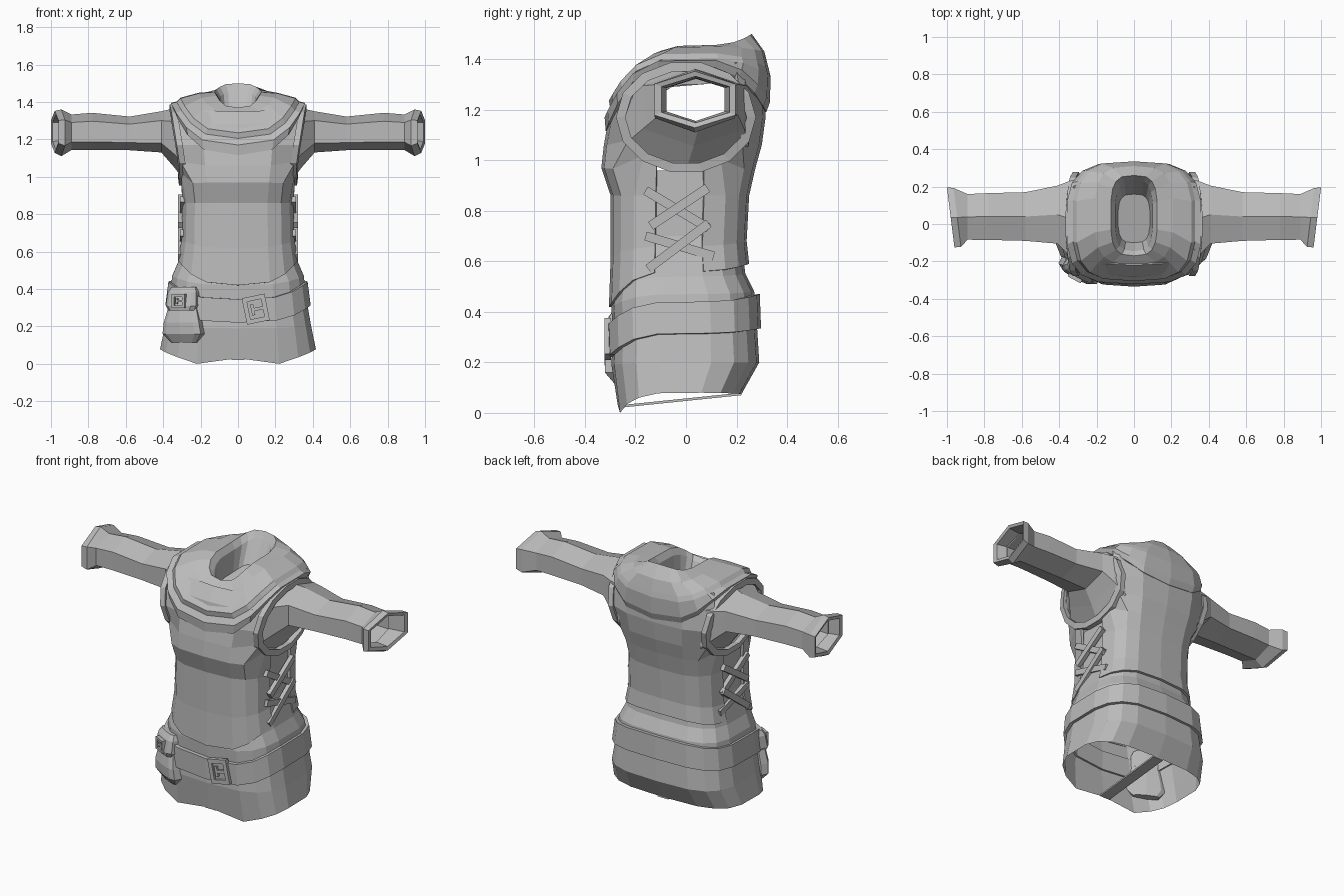
import bpy, bmesh, math
from mathutils import Vector, Matrix

cube = bpy.data.objects.get("Cube")
if cube:
    bpy.data.objects.remove(cube, do_unlink=True)

cloth = bpy.data.materials.new("plain grey")
cloth.use_nodes = True
GREY = (0.5, 0.5, 0.5, 1)
cloth.diffuse_color = GREY
cloth.node_tree.nodes["Principled BSDF"].inputs["Base Color"].default_value = GREY
SIDES = 18
ARM_Z, ARM_HY, ARM_HZ = 1.17, .255, .2  # armhole oval


def finish(name, bm, thickness=0.0):
    bmesh.ops.recalc_face_normals(bm, faces=bm.faces)
    mesh = bpy.data.meshes.new(name)
    bm.to_mesh(mesh)
    bm.free()
    mesh.materials.append(cloth)
    obj = bpy.data.objects.new(name, mesh)
    bpy.context.collection.objects.link(obj)
    if thickness:
        mod = obj.modifiers.new("thickness", "SOLIDIFY")
        mod.thickness = thickness
        mod.offset = -1
    return obj


def skin(bm, rings, cap=False):
    """Join rings of points with quads; returns vertex loops and face rows."""
    loops = [[bm.verts.new(p) for p in ring] for ring in rings]
    rows = []
    for a, b in zip(loops, loops[1:]):
        n = len(a)
        rows.append([bm.faces.new((a[i], a[(i + 1) % n], b[(i + 1) % n], b[i]))
                     for i in range(n)])
    if cap:
        bm.faces.new(loops[0])
        bm.faces.new(loops[-1])
    return loops, rows


def power(v, p=0.6):
    return math.copysign(abs(v) ** p, v)


def body_ring(w, front, back, zf, zs, zb, sides=SIDES):
    """Boxy oval whose height differs at front, side and back; starts at the front."""
    pts = []
    for i in range(sides):
        t = -math.pi / 2 + 2 * math.pi * i / sides
        c, s = math.cos(t), math.sin(t)
        mid, half = (front + back) / 2, (back - front) / 2
        end = zf if s < 0 else zb
        pts.append(Vector((w * power(c), mid + half * power(s), zs + (end - zs) * s * s)))
    return pts


def arm_x(y, z):
    """Distance of the armhole edge from the middle of the body."""
    return .305 + .05 * min(1, max(0, (z - .97) / .25)) - .025 * (y / ARM_HY) ** 2


def beam(bm, a, b, width, thick, out):
    a, b = Vector(a), Vector(b)
    x = (b - a).normalized()
    y = Vector(out).cross(x).normalized()
    z = x.cross(y)
    m = Matrix((x, y, z)).transposed().to_4x4()
    m.translation = (a + b) / 2
    bmesh.ops.create_cube(bm, size=1, matrix=m @ Matrix.Diagonal(((b - a).length, width, thick, 1)))


def frame(bm, w, h, bar, thick):
    """Rectangular frame facing -y, with a prong across the middle."""
    for s in (-1, 1):
        beam(bm, (-w, 0, s * h), (w, 0, s * h), bar, thick, (0, -1, 0))
        beam(bm, (s * w, 0, -h - bar / 2), (s * w, 0, h + bar / 2), bar, thick, (0, -1, 0))
    beam(bm, (-w / 3, 0, 0), (w, 0, 0), bar * 0.7, thick, (0, -1, 0))
    beam(bm, (-w / 3, 0, -h / 2), (-w / 3, 0, h / 2), bar * 0.7, thick, (0, -1, 0))


# Under-tunic with flared skirt and a notched hem
bm = bmesh.new()
loops, rows = skin(bm, [body_ring(*r) for r in (
    (.42, -.27, .22, .0, .08, .075),
    (.395, -.295, .29, .19, .2, .2),
    (.37, -.29, .28, .3, .34, .36),
    (.355, -.295, .27, .42, .47, .48),
    (.325, -.285, .235, .47, .54, .55),
    (.29, -.265, .215, .7, .7, .7),
    (.285, -.27, .235, .96, .96, .96))])
loops[0][0].co.z = .03
for i in (1, -1):
    loops[0][i].co.z = .0
    loops[0][2 * i].co.z = .035
finish("tunic_skirt", bm)

# Strap between the legs
bm = bmesh.new()
beam(bm, (0, -.265, .025), (0, .22, .075), .07, .01, (0, 0, 1))
finish("leg_strap", bm)

# Vest with open laced sides and oval armholes
bm = bmesh.new()
loops, rows = skin(bm, [body_ring(*r) for r in (
    (.325, -.305, .25, .42, .56, .59),
    (.305, -.298, .24, .62, .66, .68),
    (.30, -.298, .25, .86, .86, .86),
    (.315, -.335, .275, .97, .96, .97),
    (.335, -.325, .30, 1.06, 1.06, 1.06),
    (.35, -.305, .315, 1.17, 1.17, 1.17),
    (.355, -.28, .31, 1.28, 1.28, 1.28),
    (.355, -.22, .28, 1.35, 1.39, 1.38))])
doomed = []
for row, reach in zip(rows, (0, 0, 0, 1, 2, 2, 1)):
    for side in (SIDES // 4, 3 * SIDES // 4):
        doomed += [row[side + k] for k in range(-reach, reach + 1)]
bmesh.ops.delete(bm, geom=doomed, context="FACES")
for v in bm.verts:
    if v.is_boundary and .93 < v.co.z < 1.33:
        dy, dz = v.co.y / ARM_HY, (v.co.z - ARM_Z) / ARM_HZ
        d = math.hypot(dy, dz)
        y, z = dy / d * ARM_HY, ARM_Z + dz / d * ARM_HZ
        v.co = (math.copysign(arm_x(y, z), v.co.x), y, z)
finish("vest", bm, .015)

# Armhole trims, laces and sleeves on both sides
SLEEVE = ((.27, 0, 1.175, .25, .215), (.345, .03, 1.21, .2, .155), (.41, .05, 1.24, .155, .11),
          (.58, .04, 1.232, .13, .09), (.78, .04, 1.242, .125, .1), (.89, .038, 1.238, .122, .095),
          (.945, .035, 1.235, .158, .125), (.98, .035, 1.24, .16, .112),
          (.975, .038, 1.24, .135, .092), (.9, .038, 1.24, .115, .085))
HEX = ((0, 1), (1, .55), (1, -.55), (0, -1), (-1, -.55), (-1, .55))
LACES = ((-.16, .88, .09, .73), (-.14, .74, .085, .89), (-.16, .7, .11, .62), (-.15, .57, .09, .75))
for s, label in ((1, "left"), (-1, "right")):
    bm = bmesh.new()
    rings = []
    for i in range(14):
        t = 2 * math.pi * i / 14
        ring = []
        for grow, out in ((-.015, -.02), (-.015, .012), (.022, .012), (.022, -.02)):
            y = (ARM_HY + grow) * math.cos(t)
            z = ARM_Z + (ARM_HZ + grow) * math.sin(t)
            ring.append((s * (arm_x(y, z) + out), y, z))
        rings.append(ring)
    skin(bm, rings + rings[:1])
    bmesh.ops.remove_doubles(bm, verts=bm.verts, dist=.0001)
    finish(label + "_armhole_trim", bm)

    bm = bmesh.new()
    for i, (y0, z0, y1, z1) in enumerate(LACES):
        x = s * (.298 + .01 * (i % 2))
        beam(bm, (x, y0, z0), (x, y1, z1), .036, .025, (s, 0, 0))
    finish(label + "_laces", bm)

    bm = bmesh.new()
    skin(bm, [[(s * (x + (.125 * v * hy if x > .9 else 0)), yc + hy * v, zc + hz * w)
               for v, w in HEX] for x, yc, zc, hy, hz in SLEEVE])
    finish(label + "_sleeve", bm)

# Draped cowl with a fold, rolled over into the neck opening
bm = bmesh.new()
loops, rows = skin(bm, [body_ring(*r) for r in (
    (.335, -.28, .28, 1.13, 1.36, 1.2),
    (.35, -.318, .318, 1.115, 1.375, 1.19),
    (.362, -.322, .332, 1.17, 1.40, 1.23),
    (.33, -.30, .335, 1.205, 1.405, 1.33),
    (.31, -.305, .328, 1.235, 1.425, 1.36),
    (.21, -.215, .31, 1.34, 1.45, 1.43),
    (.125, -.17, .26, 1.37, 1.455, 1.50),
    (.10, -.145, .235, 1.35, 1.42, 1.46),
    (.085, -.10, .16, 1.26, 1.30, 1.33))])
bm.faces.new(loops[-1])
finish("cowl", bm)

# Belt, higher at the back
bm = bmesh.new()
skin(bm, [body_ring(*r) for r in (
    (.392, -.312, .297, .22, .315, .335),
    (.375, -.315, .292, .345, .44, .47))])
finish("belt", bm, .03)

# Belt buckle
bm = bmesh.new()
frame(bm, .05, .06, .024, .025)
buckle = finish("belt_buckle", bm)
buckle.matrix_world = Matrix.Translation((.095, -.31, .292)) @ Matrix.Rotation(-.2, 4, "Y")

# Hip pouch with flap and clasp
place = Matrix.Translation((-.288, -.24, 0)) @ Matrix.Rotation(-.5, 4, "Z")
bm = bmesh.new()
skin(bm, [body_ring(w, f, .035, z, z, z, 10) for w, f, z in (
    (.08, -.02, .115), (.12, -.05, .16), (.11, -.055, .22), (.085, -.04, .31), (.08, -.03, .38))], True)
finish("pouch", bm).matrix_world = place
bm = bmesh.new()
skin(bm, [body_ring(w, f, .035, z, z, z, 10) for w, f, z in (
    (.08, -.055, .285), (.095, -.06, .31), (.09, -.045, .38), (.075, -.025, .41))], True)
finish("pouch_flap", bm).matrix_world = place
bm = bmesh.new()
frame(bm, .032, .03, .014, .02)
finish("pouch_clasp", bm).matrix_world = place @ Matrix.Translation((0, -.057, .335))
